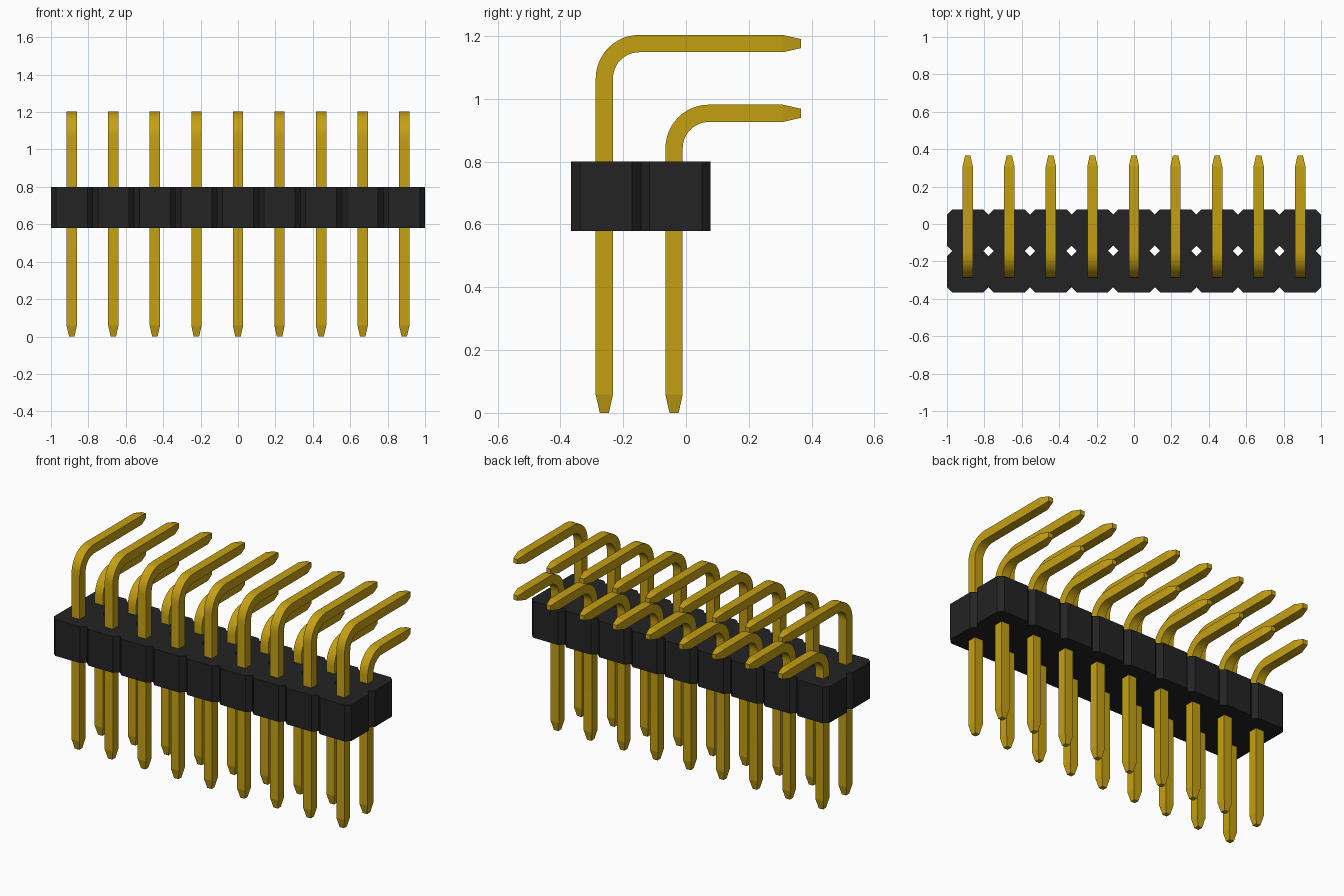
import bpy
import bmesh
from math import sin, cos, pi, radians
from mathutils import Vector

cube = bpy.data.objects.get("Cube")
if cube:
    bpy.data.objects.remove(cube, do_unlink=True)

COLUMNS = 9
PITCH = 2 / COLUMNS
BODY_Y = -0.144            # middle of the housing
BODY_Z = (0.58, 0.80)
CHAMFER = 0.028
HALF_PIN = 0.0275
HALF_TIP = 0.0145
TAPER = 0.058
BEND_RADIUS = PITCH / 2
PIN_END_Y = 0.366


def make_material(name, color):
    mat = bpy.data.materials.new(name)
    mat.use_nodes = True
    mat.diffuse_color = color
    mat.node_tree.nodes["Principled BSDF"].inputs["Base Color"].default_value = color
    return mat


def finish(bm, name, mat):
    bmesh.ops.recalc_face_normals(bm, faces=bm.faces)
    mesh = bpy.data.meshes.new(name)
    bm.to_mesh(mesh)
    bm.free()
    mesh.materials.append(mat)
    return mesh


def add_object(name, mesh, x=0):
    obj = bpy.data.objects.new(name, mesh)
    obj.location.x = x
    bpy.context.collection.objects.link(obj)
    return obj


gold = make_material("gold metal", (0.56, 0.35, 0.006, 1))
black = make_material("black plastic", (0.017, 0.017, 0.017, 1))

column_x = [(i - (COLUMNS - 1) / 2) * PITCH for i in range(COLUMNS)]

# Housing: merged octagonal cells, extruded so gaps between corners stay open
bm = bmesh.new()
h, c = PITCH / 2, PITCH / 2 - CHAMFER
octagon = [(h, -c), (h, c), (c, h), (-c, h), (-h, c), (-h, -c), (-c, -h), (c, -h)]
for x in column_x:
    for y in (BODY_Y - h, BODY_Y + h):
        bm.faces.new([bm.verts.new((x + px, y + py, BODY_Z[0])) for px, py in octagon])
bmesh.ops.remove_doubles(bm, verts=bm.verts, dist=0.0005)
top = bmesh.ops.extrude_face_region(bm, geom=bm.faces[:], use_keep_orig=True)
bmesh.ops.translate(bm, vec=(0, 0, BODY_Z[1] - BODY_Z[0]),
                    verts=[v for v in top["geom"] if isinstance(v, bmesh.types.BMVert)])
add_object("housing", finish(bm, "housing", black))


# Pin: square section swept up, round the bend and back, tapered at both ends
def pin_mesh(name, y, z):
    steps = 12
    r = BEND_RADIUS
    rings = [(y, 0, 0, HALF_TIP), (y, TAPER, 0, HALF_PIN)]
    for i in range(steps + 1):
        a = pi / 2 * i / steps
        rings.append((y + r - r * cos(a), z - r + r * sin(a), a, HALF_PIN))
    rings += [(PIN_END_Y - TAPER, z, pi / 2, HALF_PIN), (PIN_END_Y, z, pi / 2, HALF_TIP)]

    bm = bmesh.new()
    loops = []
    for cy, cz, a, s in rings:
        side = Vector((0, cos(a), -sin(a)))
        centre = Vector((0, cy, cz))
        loops.append([bm.verts.new(centre + Vector((sx * s, 0, 0)) + side * sy * s)
                      for sx, sy in ((-1, -1), (1, -1), (1, 1), (-1, 1))])
    for lower, upper in zip(loops, loops[1:]):
        for k in range(4):
            n = (k + 1) % 4
            bm.faces.new((lower[k], lower[n], upper[n], upper[k]))
    bm.faces.new(loops[0])
    bm.faces.new(loops[-1])
    return finish(bm, name, gold)


# Front row is tall, back row is short
for row, y, z in (("front", -0.26, 1.176), ("back", -0.038, 0.954)):
    mesh = pin_mesh(row + "_pin", y, z)
    pins = [add_object(f"{row}_pin_{i + 1}", mesh, x) for i, x in enumerate(column_x)]
    bpy.ops.object.select_all(action="DESELECT")
    pins[0].select_set(True)
    bpy.context.view_layer.objects.active = pins[0]
    bpy.ops.object.shade_smooth_by_angle(angle=radians(10))
